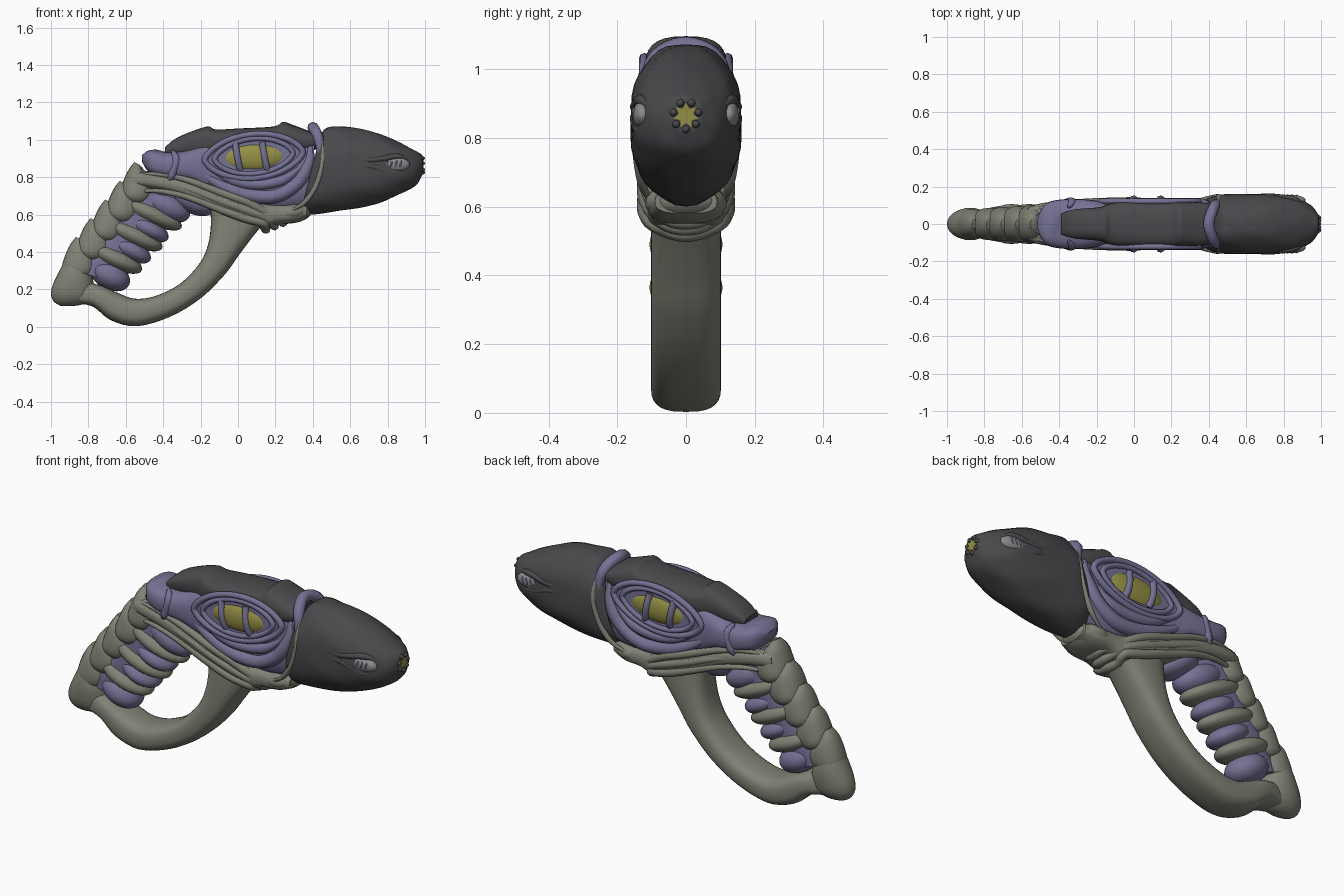
import bpy, bmesh, math
from mathutils import Matrix

if "Cube" in bpy.data.objects:
    bpy.data.objects.remove(bpy.data.objects["Cube"])


def material(name, rgb):
    m = bpy.data.materials.new(name)
    m.diffuse_color = (*rgb, 1)
    m.use_nodes = True
    m.node_tree.nodes["Principled BSDF"].inputs["Base Color"].default_value = m.diffuse_color
    return m


DARK = material("charcoal", (0.068, 0.068, 0.074))
PURPLE = material("dusty purple", (0.18, 0.168, 0.30))
GREY = material("olive grey", (0.22, 0.22, 0.18))
YELLOW = material("dull yellow", (0.30, 0.28, 0.06))
LENS = material("lens grey", (0.26, 0.26, 0.27))


def finish(ob, mat, angle=40):
    ob.data.materials.clear()
    ob.data.materials.append(mat)
    bpy.ops.object.select_all(action='DESELECT')
    ob.select_set(True)
    bpy.context.view_layer.objects.active = ob
    bpy.ops.object.shade_smooth_by_angle(angle=math.radians(angle))
    return ob


def from_bmesh(name, bm, mat, angle=40):
    bmesh.ops.recalc_face_normals(bm, faces=bm.faces)
    me = bpy.data.meshes.new(name)
    bm.to_mesh(me)
    bm.free()
    ob = bpy.data.objects.new(name, me)
    bpy.context.collection.objects.link(ob)
    return finish(ob, mat, angle)


def spline(pts, sub=4, closed=False):
    """Catmull-Rom interpolation of tuples of any size."""
    n, out = len(pts), []
    get = (lambda i: pts[i % n]) if closed else (lambda i: pts[max(0, min(n - 1, i))])
    for i in range(n if closed else n - 1):
        for k in range(sub):
            t = k / sub
            out.append([0.5 * (2 * b + (c - a) * t + (2 * a - 5 * b + 4 * c - d) * t * t
                               + (3 * b - a - 3 * c + d) * t ** 3)
                        for a, b, c, d in zip(get(i - 1), get(i), get(i + 1), get(i + 2))])
    if not closed:
        out.append(list(pts[-1]))
    return out


def loft(name, sections, mat, power=2.3, segs=28, sub=4, ripple=0.0):
    """Sections are (x1, z1, x2, z2, half width): two opposite rim points."""
    bm, rings = bmesh.new(), []
    for j, (x1, z1, x2, z2, w) in enumerate(spline(sections, sub)):
        ring = []
        for i in range(segs):
            a = math.tau * i / segs
            c, s = math.cos(a), math.sin(a)
            u = math.copysign(abs(c) ** (2 / power), c)
            v = math.copysign(abs(s) ** (2 / power), s)
            r = 1 + ripple * math.sin(7 * abs(a - math.pi) + 0.25 * j) * math.sin(0.4 * j)
            u, v = u * r, v * r
            ring.append(bm.verts.new(((x1 + x2) / 2 + u * (x1 - x2) / 2, v * w,
                                      (z1 + z2) / 2 + u * (z1 - z2) / 2)))
        rings.append(ring)
    for a, b in zip(rings, rings[1:]):
        for i in range(segs):
            k = (i + 1) % segs
            bm.faces.new((a[i], a[k], b[k], b[i]))
    bm.faces.new(rings[0])
    bm.faces.new(rings[-1])
    return from_bmesh(name, bm, mat)


def tube(name, pts, radius, mat, closed=False, taper=True):
    path = spline(pts, 5, closed)
    cu = bpy.data.curves.new(name, 'CURVE')
    cu.dimensions, cu.bevel_depth, cu.bevel_resolution = '3D', radius, 2
    cu.use_fill_caps = True
    sp = cu.splines.new('POLY')
    sp.points.add(len(path) - 1)
    sp.use_cyclic_u = closed
    for i, (p, co) in enumerate(zip(sp.points, path)):
        p.co = (*co, 1)
        if taper and not closed:
            p.radius = 0.35 + 0.65 * min(1, 4 * min(i, len(path) - 1 - i) / len(path))
    ob = bpy.data.objects.new(name, cu)
    bpy.context.collection.objects.link(ob)
    bpy.ops.object.select_all(action='DESELECT')
    ob.select_set(True)
    bpy.context.view_layer.objects.active = ob
    bpy.ops.object.convert(target='MESH')
    return finish(bpy.context.object, mat, 60)


def side_tubes(name, pts, radius, mat, **kw):
    for tag, s in (("right", -1), ("left", 1)):
        tube(f"{name}_{tag}", [(x, s * y, z) for x, y, z in pts], radius, mat, **kw)


def blob(name, centre, radii, mat, tilt=0):
    bm = bmesh.new()
    bmesh.ops.create_uvsphere(bm, u_segments=24, v_segments=14, radius=1)
    bm.transform(Matrix.Translation(centre) @ Matrix.Rotation(tilt, 4, 'Y')
                 @ Matrix.Diagonal((*radii, 1)))
    return from_bmesh(name, bm, mat, 60)


# Dark muzzle
loft("muzzle", [(.44, 1.03, .34, .63, .125), (.49, 1.072, .40, .605, .155), (.6, 1.065, .58, .625, .163),
                (.73, 1.04, .75, .66, .16), (.86, .985, .87, .71, .142), (.94, .945, .95, .755, .10),
                (.982, .92, .982, .805, .055), (.988, .90, .988, .825, .04)], DARK, 2.3, 40, 5, .022)
# Folds along the muzzle cheeks
side_tubes("muzzle_upper_fold", [(.6, .145, .90), (.7, .148, .89), (.78, .143, .90), (.86, .13, .91), (.93, .09, .88)], .016, DARK)
side_tubes("muzzle_lower_fold", [(.58, .145, .84), (.7, .148, .86), (.78, .143, .835), (.86, .13, .822), (.93, .09, .86)], .016, DARK)
for tag, s in (("right", -1), ("left", 1)):
    blob(f"muzzle_lens_{tag}", (.838, s * .126, .867), (.08, .03, .04), LENS)
    for k in range(4):
        x = .795 + .025 * k
        y = .124 + .03 * math.sqrt(1 - ((x - .838) / .08) ** 2)
        blob(f"lens_stripe_{tag}_{k}", (x, s * y, .872), (.005, .005, .018), PURPLE, .3)

# Star shaped nozzle inside a ring of dark nubs
bm = bmesh.new()
star = []
for i in range(14):
    r = .038 if i % 2 == 0 else .021
    a = math.tau * i / 14
    star.append(bm.verts.new((.987, r * math.sin(a), .865 + r * math.cos(a))))
face = bm.faces.new(star)
ext = bmesh.ops.extrude_face_region(bm, geom=[face])
bmesh.ops.translate(bm, verts=[g for g in ext["geom"] if isinstance(g, bmesh.types.BMVert)], vec=(.004, 0, 0))
from_bmesh("nozzle_star", bm, YELLOW)
for i in range(7):
    a = math.tau * (i + .5) / 7
    blob(f"nozzle_nub_{i}", (.982, .037 * math.sin(a), .865 + .04 * math.cos(a)), (.018, .012, .012), DARK)

# Purple body
loft("body", [(-.515, .915, -.51, .875, .04), (-.47, .945, -.47, .82, .11), (-.38, .935, -.38, .79, .132),
              (-.28, .945, -.25, .77, .132), (-.18, .98, -.17, .72, .122), (-.05, 1.01, -.04, .66, .115),
              (.15, 1.02, .15, .62, .115), (.3, 1.02, .28, .62, .115), (.42, 1.03, .36, .64, .115)], PURPLE, 3)
blob("rear_knob", (-.44, 0, .892), (.075, .118, .055), PURPLE, .1)
side_tubes("rear_cuff", [(-.35, .09, .94), (-.33, .118, .89), (-.35, .118, .82), (-.37, .11, .78)], .022, PURPLE)
side_tubes("lower_cheek", [(-.22, .10, .84), (-.1, .102, .76), (.05, .102, .705), (.2, .102, .70), (.32, .102, .77),
                           (.38, .10, .88), (.385, .09, .97)], .038, PURPLE)
side_tubes("upper_cheek", [(-.18, .104, .865), (-.03, .106, .785), (.1, .106, .76), (.24, .106, .785), (.34, .104, .86)], .03, PURPLE)

# Dark roof shell
loft("roof", [(-.39, .96, -.39, .92, .055), (-.32, 1.015, -.32, .91, .078), (-.17, 1.07, -.2, .91, .09),
              (-.12, 1.055, -.12, .92, .112), (0, 1.06, 0, .93, .12), (.19, 1.07, .19, .93, .12),
              (.24, 1.096, .24, .93, .118), (.29, 1.08, .29, .93, .117), (.36, 1.055, .36, .93, .115),
              (.42, 1.035, .42, .95, .105)], DARK, 2.6, 28, 4, .012)


# Almond side window on each flank
def almond(scale, y, n=28):
    pts = []
    for i in range(n):
        a = math.tau * i / n
        s = math.sin(a)
        pts.append((.085 + .262 * scale * math.cos(a), y,
                    .912 + .118 * scale * s * abs(s) ** .3 + .02 * scale * math.cos(a)))
    return pts


bm = bmesh.new()
ends = [[bm.verts.new(p) for p in almond(1, y)] for y in (-.121, .121)]
for e in ends:
    bm.faces.new(e)
for i in range(28):
    k = (i + 1) % 28
    bm.faces.new((ends[0][i], ends[0][k], ends[1][k], ends[1][i]))
from_bmesh("window_bed", bm, PURPLE)
side_tubes("window_outer_ring", almond(1, .121), .016, PURPLE, closed=True)
side_tubes("window_inner_ring", almond(.8, .122), .014, PURPLE, closed=True)
for tag, s in (("right", -1), ("left", 1)):
    blob(f"window_core_{tag}", (.085, s * .104, .908), (.172, .036, .074), YELLOW, -.04)
for k, x in enumerate((-.005, .14)):
    side_tubes(f"window_bar_{k}", [(x + .018, .118, .84), (x + .01, .13, .87), (x, .134, .92), (x - .01, .12, .985)],
               .018, PURPLE, taper=False)

# Neck arch between body and muzzle
tube("neck_arch", [(.435, -.115, .86), (.44, -.11, .96), (.42, -.075, 1.035), (.40, 0, 1.065),
                   (.42, .075, 1.035), (.44, .11, .96), (.435, .115, .86)], .03, PURPLE)
side_tubes("neck_trim", [(.45, .11, 1.0), (.455, .14, .92), (.445, .146, .84), (.41, .14, .74), (.35, .125, .66),
                         (.26, .10, .61)], .014, GREY)

# Olive under-rim with ridges that wrap below the body
loft("under_rim", [(-.56, .83, -.58, .74, .085), (-.48, .83, -.5, .74, .112), (-.3, .80, -.32, .70, .13),
                   (-.1, .74, -.14, .62, .134), (.06, .68, .03, .565, .132), (.16, .665, .14, .525, .115),
                   (.22, .66, .21, .545, .11), (.30, .655, .30, .555, .11), (.37, .65, .37, .58, .09)], GREY, 2.8)
for k, d in enumerate((.03, -.015, -.06)):
    half = [(-.52, .08, .785 + d), (-.42, .102, .785 + d), (-.28, .117, .757 + d), (-.1, .12, .69 + d),
            (.04, .116, .64 + d), (.14, .095, .595 + d * .7), (.2 + d, .05, .555 + d * .4)]
    tube(f"rim_ridge_{k}", half + [(.21 + d, 0, .545 + d * .4)] + [(x, -y, z) for x, y, z in reversed(half)], .024, GREY)
blob("chin_lump", (.29, 0, .612), (.105, .12, .058), GREY, -.1)

# Hand guard loop
loft("guard_loop", [(-.15, .64, .19, .60, .1), (-.145, .55, .11, .52, .102), (-.16, .44, .01, .39, .102),
                    (-.205, .34, -.07, .28, .102), (-.31, .23, -.2, .152, .102), (-.44, .165, -.36, .055, .102),
                    (-.55, .15, -.54, .003, .102), (-.64, .18, -.68, .035, .1), (-.73, .22, -.78, .11, .09),
                    (-.85, .25, -.89, .125, .06)], GREY, 2.8)

# Pommel
loft("pommel", [(-.89, .44, -.86, .42, .02), (-.92, .37, -.82, .34, .065), (-.96, .29, -.78, .27, .085),
                (-.99, .225, -.77, .20, .085), (-1.0, .175, -.78, .15, .075), (-.985, .135, -.83, .12, .05),
                (-.95, .112, -.89, .11, .02)], GREY, 2.1)

# Grip core
loft("grip_core", [(-.54, .86, -.26, .70, .08), (-.59, .71, -.35, .58, .08), (-.68, .57, -.46, .46, .078),
                   (-.78, .42, -.59, .33, .075), (-.86, .3, -.66, .23, .065)], PURPLE)

# Alternating purple pads and olive bands across the grip
TILT = math.radians(28)
pads = [(-.25, .675, .13, .065), (-.385, .65, .14, .075), (-.48, .525, .12, .055),
        (-.57, .41, .115, .055), (-.685, .275, .115, .075)]
for k, (x, z, r, h) in enumerate(pads):
    blob(f"grip_pad_{k}", (x, 0, z), (r, .1, h), PURPLE, TILT)
bands = [(-.465, .605, .18), (-.56, .49, .17), (-.655, .365, .155)]
for k, (x, z, r) in enumerate(bands):
    blob(f"grip_band_{k}", (x, 0, z), (r, .107, .056), GREY, TILT - .06)

# Overlapping olive scales down the back of the grip
for k in range(5):
    x, z, w = -.545 - .078 * k, .78 - .1 * k, .1 - .005 * k
    loft(f"spine_scale_{k}", [(x - .01, z + .10, x + .02, z + .085, .025), (x - .04, z + .06, x + .08, z + .01, w * .8),
                              (x - .068, z, x + .10, z - .075, w), (x - .085, z - .06, x + .05, z - .125, w * .95),
                              (x - .08, z - .10, x - .02, z - .135, .04)], GREY, 2.2, 20)
